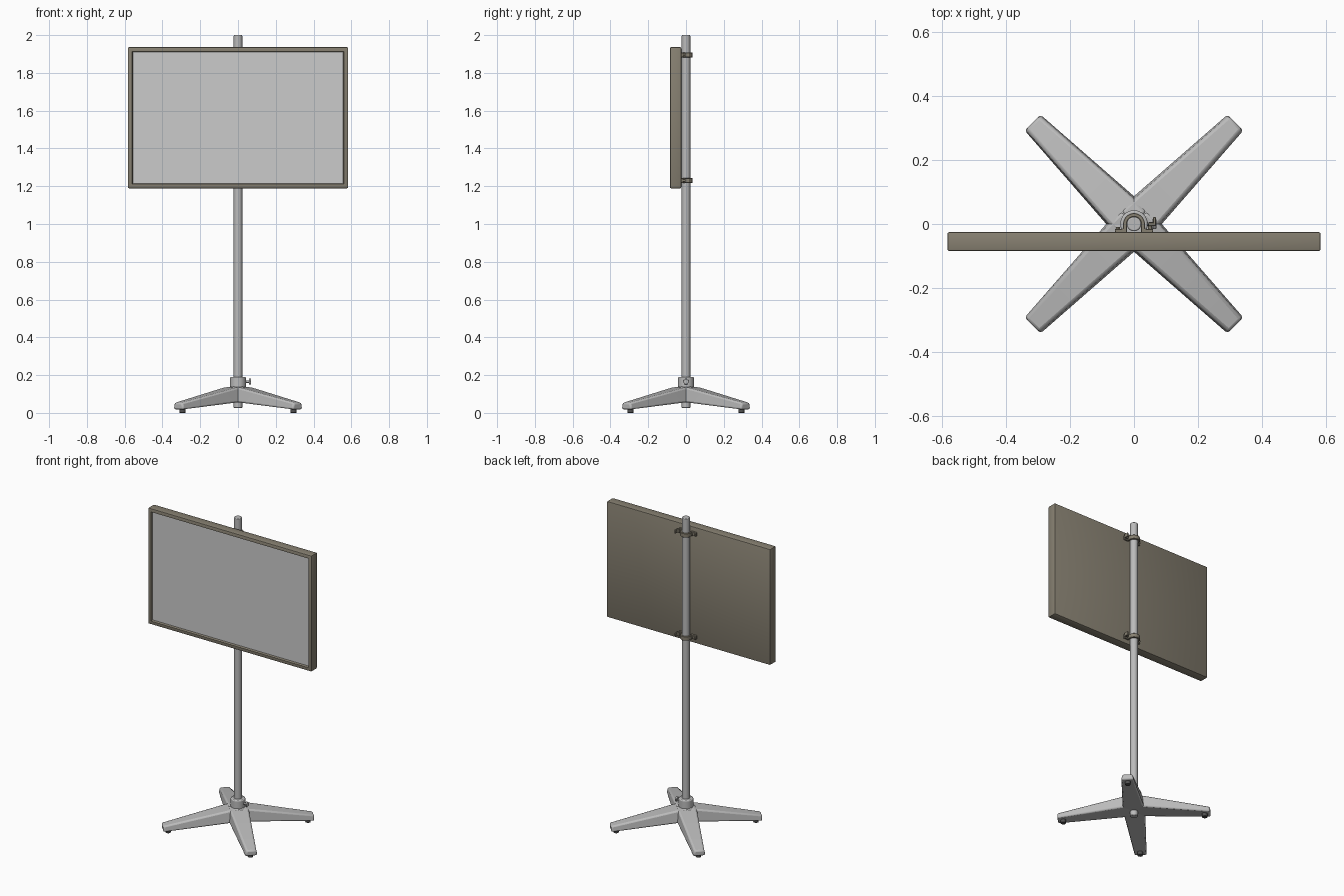
import bpy, bmesh, math
from mathutils import Matrix, Vector

cube = bpy.data.objects.get("Cube")
if cube:
    bpy.data.objects.remove(cube, do_unlink=True)


def material(name, r, g, b):
    m = bpy.data.materials.new(name)
    m.use_nodes = True
    m.diffuse_color = (r, g, b, 1)
    m.node_tree.nodes["Principled BSDF"].inputs["Base Color"].default_value = (r, g, b, 1)
    return m


GREY = material("light grey metal", 0.50, 0.50, 0.50)
SCREEN = material("pale grey board", 0.60, 0.60, 0.60)
TAUPE = material("taupe frame", 0.24, 0.215, 0.165)
DARK = material("dark rubber", 0.08, 0.08, 0.08)


def finish(bm, name, mats, bevel=0, segments=2):
    bmesh.ops.recalc_face_normals(bm, faces=bm.faces)
    me = bpy.data.meshes.new(name)
    bm.to_mesh(me)
    bm.free()
    ob = bpy.data.objects.new(name, me)
    bpy.context.collection.objects.link(ob)
    for m in mats:
        me.materials.append(m)
    if bevel:
        mod = ob.modifiers.new("Bevel", "BEVEL")
        mod.width, mod.segments = bevel, segments
        mod.limit_method, mod.angle_limit = "ANGLE", math.radians(40)
    bpy.ops.object.select_all(action="DESELECT")
    bpy.context.view_layer.objects.active = ob
    ob.select_set(True)
    bpy.ops.object.shade_smooth_by_angle(angle=math.radians(35))
    return ob


def box(name, lo, hi, mat, bevel=0):
    lo, hi = Vector(lo), Vector(hi)
    bm = bmesh.new()
    bmesh.ops.create_cube(bm, size=1, matrix=Matrix.Translation((lo + hi) / 2)
                          @ Matrix.Diagonal((*(hi - lo), 1)))
    return finish(bm, name, [mat], bevel)


def rod(name, start, end, radius, mat, bevel=0, sides=32):
    a, b = Vector(start), Vector(end)
    turn = (b - a).to_track_quat("Z", "Y").to_matrix().to_4x4()
    bm = bmesh.new()
    bmesh.ops.create_cone(bm, cap_ends=True, segments=sides, radius1=radius, radius2=radius,
                          depth=(b - a).length, matrix=Matrix.Translation((a + b) / 2) @ turn)
    return finish(bm, name, [mat], bevel)


# Pole and the collar that holds it
rod("pole", (0, 0, 0.025), (0, 0, 2), 0.0225, GREY, 0.004)
rod("collar", (0, 0, 0.115), (0, 0, 0.19), 0.043, GREY, 0.006)

# Locking screw on the collar
rod("lock_screw", (0.035, 0, 0.165), (0.06, 0, 0.165), 0.006, GREY, sides=12)
rod("lock_knob", (0.058, 0, 0.165), (0.07, 0, 0.165), 0.017, GREY, 0.002, sides=5)

# Four tapered, drafted legs with a rubber foot under each tip
SECTIONS = [(0.0, 0.063, 0.058, 0.140), (0.065, 0.062, 0.055, 0.133), (0.448, 0.037, 0.018, 0.054)]
for i in range(4):
    spin = Matrix.Rotation(math.radians(45 + 90 * i), 4, "Z")
    bm = bmesh.new()
    rings = [[bm.verts.new((r, y, z)) for y, z in
              ((-w, low), (w, low), (w - 0.008, top), (-w + 0.008, top))]
             for r, w, low, top in SECTIONS]
    for a, b in zip(rings, rings[1:]):
        for k in range(4):
            n = (k + 1) % 4
            bm.faces.new((a[k], a[n], b[n], b[k]))
    bm.faces.new(rings[0])
    bm.faces.new(rings[-1])
    bm.transform(spin)
    finish(bm, f"leg_{i + 1}", [GREY], 0.009)
    x, y, _ = spin @ Vector((0.415, 0, 0))
    rod(f"foot_{i + 1}", (x, y, 0), (x, y, 0.03), 0.016, DARK, 0.002, sides=20)

# Framed board: the front is inset to a rim, then sunk to the board surface
bm = bmesh.new()
bmesh.ops.create_cube(bm, size=1, matrix=Matrix.Translation((0, -0.055, 1.5625))
                      @ Matrix.Diagonal((1.166, 0.06, 0.747, 1)))
bmesh.ops.bevel(bm, geom=bm.edges[:], offset=0.006, segments=2, affect="EDGES", profile=0.5)
bm.normal_update()
front = min(bm.faces, key=lambda f: f.calc_center_median().y)
bmesh.ops.inset_region(bm, faces=[front], thickness=0.022, depth=0)
bmesh.ops.inset_region(bm, faces=[front], thickness=0.006, depth=-0.012)
front.material_index = 1
finish(bm, "framed_board", [TAUPE, SCREEN])

# Two pole clamps: a strap bent round the pole, flanges and screws
for label, z in (("lower", 1.23), ("upper", 1.895)):
    outer, inner = 0.034, 0.0225
    arc = [math.pi * k / 16 for k in range(17)]
    out = [(outer * math.cos(t), outer * math.sin(t)) for t in arc]
    hole = [(inner * math.cos(t), inner * math.sin(t)) for t in reversed(arc)]
    outline = ([(0.06, -0.026), (0.06, -0.015), (outer, -0.015)] + out
               + [(-outer, -0.015), (-0.06, -0.015), (-0.06, -0.026), (-inner, -0.026)]
               + hole + [(inner, -0.026)])
    bm = bmesh.new()
    face = bm.faces.new([bm.verts.new((x, y, z - 0.013)) for x, y in outline])
    solid = bmesh.ops.extrude_face_region(bm, geom=[face])
    bmesh.ops.translate(bm, vec=(0, 0, 0.026),
                        verts=[v for v in solid["geom"] if isinstance(v, bmesh.types.BMVert)])
    finish(bm, f"{label}_clamp", [TAUPE], 0.0015, 1)
    rod(f"{label}_clamp_bolt", (-0.05, -0.02, z), (-0.05, -0.009, z), 0.007, TAUPE, sides=6)
    rod(f"{label}_clamp_screw", (0.05, -0.02, z), (0.05, 0.002, z), 0.006, TAUPE, sides=12)
    box(f"{label}_clamp_wing", (0.045, -0.006, z - 0.012), (0.068, 0.004, z + 0.012), TAUPE, 0.002)
    box(f"{label}_clamp_wing_tip", (0.06, -0.003, z - 0.012), (0.068, 0.022, z + 0.012), TAUPE, 0.002)
